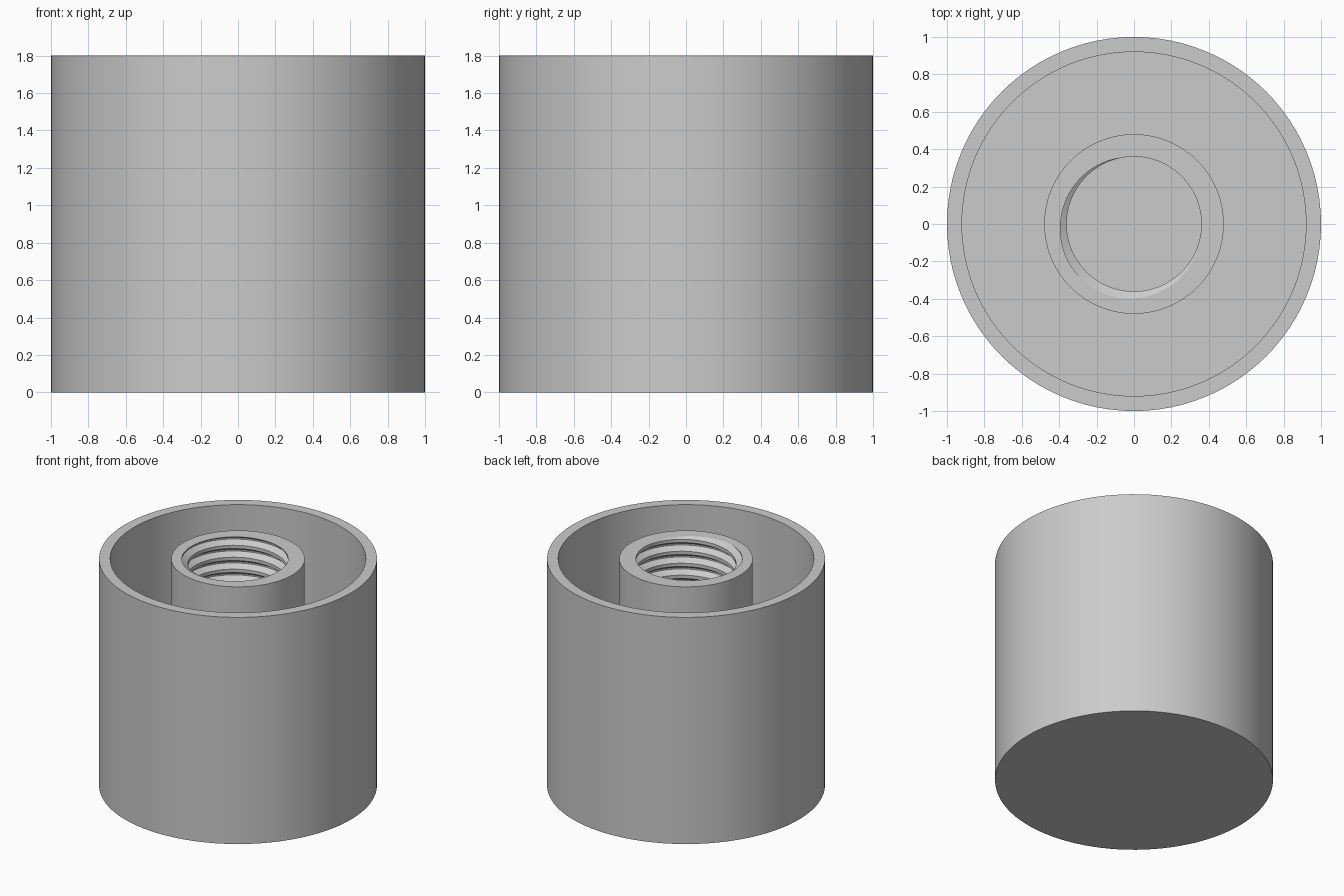
import bpy
import bmesh
import math

cube = bpy.data.objects.get("Cube")
if cube:
    bpy.data.objects.remove(cube, do_unlink=True)

SEGMENTS = 96
HEIGHT = 1.8
FLOOR = 0.08
BOSS_RADIUS = 0.48
MINOR, MAJOR = 0.36, 0.405
PITCH = 0.095
PHASE = 0.64          # turn fraction at which the groove breaks through the top
CREST, ROOT = 0.14, 0.06   # half widths of the flats, in pitches

# Grey plastic
grey = bpy.data.materials.new("grey_plastic")
grey.use_nodes = True
colour = (0.6, 0.6, 0.6, 1)
grey.diffuse_color = colour
grey.node_tree.nodes["Principled BSDF"].inputs["Base Color"].default_value = colour


def bore_radius(turn, z):
    """Radius of the threaded bore: flat root, sloping flank, flat crest."""
    offset = (z - HEIGHT) / PITCH - (turn - PHASE)
    distance = abs(offset - round(offset))
    slope = (distance - ROOT) / (0.5 - CREST - ROOT)
    return MAJOR - (MAJOR - MINOR) * min(max(slope, 0), 1)


def ring(radius, z):
    return lambda turn: (radius, z)


def thread_row(pitches):
    """One helical edge of the thread, clipped at the boss top and the floor."""
    def row(turn):
        z = HEIGHT + PITCH * (pitches + turn - PHASE)
        z = min(max(z, FLOOR), HEIGHT)
        return bore_radius(turn, z), z
    return row


# Outer shell, cavity and central boss
rows = [ring(r, z) for r, z in (
    (0, 0), (1, 0), (1, HEIGHT), (0.92, HEIGHT),
    (0.92, FLOOR), (BOSS_RADIUS, FLOOR), (BOSS_RADIUS, HEIGHT))]

# Internal thread, from the mouth down to the floor
turns = math.ceil((HEIGHT - FLOOR) / PITCH) + 2
for k in range(2, -turns, -1):
    rows += [thread_row(k + s) for s in (0.5 - CREST, ROOT, -ROOT, CREST - 0.5)]
rows.append(ring(0, FLOOR))

bm = bmesh.new()
grid = []
for row in rows:
    line = []
    for i in range(SEGMENTS + 1):
        turn = i / SEGMENTS
        r, z = row(turn)
        angle = math.tau * turn
        line.append(bm.verts.new((r * math.cos(angle), r * math.sin(angle), z)))
    grid.append(line)
for a, b in zip(grid, grid[1:]):
    for i in range(SEGMENTS):
        bm.faces.new((a[i], a[i + 1], b[i + 1], b[i]))
bmesh.ops.remove_doubles(bm, verts=bm.verts, dist=0.00002)
bmesh.ops.recalc_face_normals(bm, faces=bm.faces)

mesh = bpy.data.meshes.new("threaded_cap")
bm.to_mesh(mesh)
bm.free()
mesh.materials.append(grey)
cap = bpy.data.objects.new("threaded_cap", mesh)
bpy.context.collection.objects.link(cap)

bpy.ops.object.select_all(action="DESELECT")
cap.select_set(True)
bpy.context.view_layer.objects.active = cap
bpy.ops.object.shade_smooth_by_angle(angle=math.radians(25))
